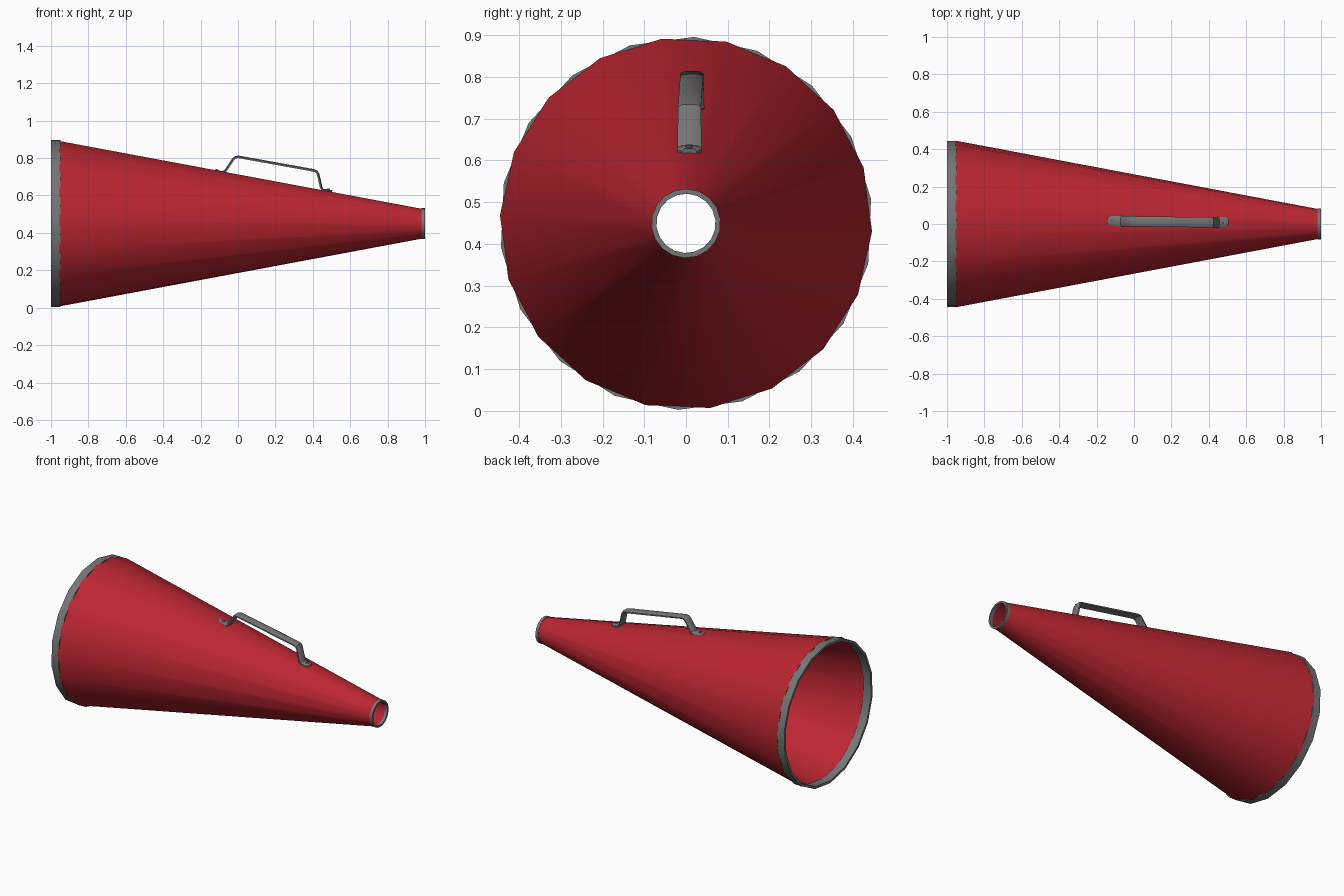
import bpy, bmesh, math
from mathutils import Vector

cube = bpy.data.objects.get("Cube")
if cube:
    bpy.data.objects.remove(cube, do_unlink=True)

AXIS_Z = 0.449
SIDES = 18


def make_material(name, color):
    mat = bpy.data.materials.new(name)
    mat.use_nodes = True
    mat.diffuse_color = color
    mat.node_tree.nodes["Principled BSDF"].inputs["Base Color"].default_value = color
    return mat


red = make_material("red paint", (0.50, 0.019, 0.031, 1))
grey = make_material("grey metal", (0.18, 0.18, 0.18, 1))


def finish(name, bm, mat, angle=30):
    bmesh.ops.recalc_face_normals(bm, faces=bm.faces)
    mesh = bpy.data.meshes.new(name)
    bm.to_mesh(mesh)
    bm.free()
    mesh.materials.append(mat)
    obj = bpy.data.objects.new(name, mesh)
    bpy.context.collection.objects.link(obj)
    bpy.ops.object.select_all(action='DESELECT')
    obj.select_set(True)
    bpy.context.view_layer.objects.active = obj
    bpy.ops.object.shade_smooth_by_angle(angle=math.radians(angle))
    return obj


def bridge(bm, loops, closed):
    """Join successive vertex loops with quads."""
    last = len(loops) if closed else len(loops) - 1
    for i in range(last):
        a, b = loops[i], loops[(i + 1) % len(loops)]
        for j in range(len(a)):
            k = (j + 1) % len(a)
            bm.faces.new((a[j], a[k], b[k], b[j]))


def lathe(name, profile, mat, phase):
    """Revolve a closed (x, radius) profile around the horn's axis."""
    bm = bmesh.new()
    loops = []
    for i in range(SIDES):
        a = math.radians(phase) + math.tau * i / SIDES
        loops.append([bm.verts.new((x, r * math.cos(a), AXIS_Z + r * math.sin(a)))
                      for x, r in profile])
    bridge(bm, loops, True)
    return finish(name, bm, mat)


# Horn shell and its two metal edge bands
lathe("horn_shell", [(-0.955, 0.446), (0.985, 0.080), (0.985, 0.073), (-0.955, 0.438)], red, -2.5)
lathe("mouth_rim", [(-1.0, 0.447), (-0.95, 0.447), (-0.95, 0.428), (-1.0, 0.432)], grey, 7.5)
lathe("mouthpiece_ring", [(0.982, 0.083), (1.0, 0.083), (1.0, 0.071), (0.982, 0.071)], grey, 7.5)


def handle_y(x):
    return 0.014 - 0.013 * x


# Handle: a chamfered strap swept along a bent path, with tapered foot ends
path = [(-0.142, 0.732, 0.6), (-0.128, 0.730, 1), (-0.085, 0.724, 1), (-0.068, 0.730, 1),
        (-0.027, 0.792, 0.95), (-0.016, 0.803, 0.95), (0.0, 0.807, 0.95),
        (0.40, 0.735, 0.95), (0.42, 0.728, 0.95), (0.429, 0.712, 0.95),
        (0.445, 0.642, 1), (0.453, 0.630, 1), (0.490, 0.624, 1), (0.503, 0.621, 0.6)]
section = [(-0.029, -0.007), (-0.029, 0.001), (-0.018, 0.007),
           (0.018, 0.007), (0.029, 0.001), (0.029, -0.007)]
bm = bmesh.new()
points = [Vector((x, 0, z)) for x, z, _ in path]
loops = []
for i, p in enumerate(points):
    before = (p - points[i - 1]).normalized() if i else Vector()
    after = (points[i + 1] - p).normalized() if i < len(points) - 1 else Vector()
    tangent = (before + after).normalized()
    normal = Vector((-tangent.z, 0, tangent.x))
    loops.append([bm.verts.new(p + normal * h + Vector((0, handle_y(p.x) + w * path[i][2], 0)))
                  for w, h in section])
bridge(bm, loops, False)
bm.faces.new(loops[0])
bm.faces.new(loops[-1])
finish("carry_handle", bm, grey)

# Screw heads on the handle feet
slope = math.atan2(0.366, 1.94)
for side, x, z in (("rear", -0.112, 0.736), ("front", 0.483, 0.633)):
    bpy.ops.mesh.primitive_cylinder_add(vertices=10, radius=0.009, depth=0.008,
                                        location=(x, handle_y(x), z),
                                        rotation=(0, slope, 0))
    screw = bpy.context.object
    screw.name = side + "_handle_screw"
    screw.data.materials.append(grey)
